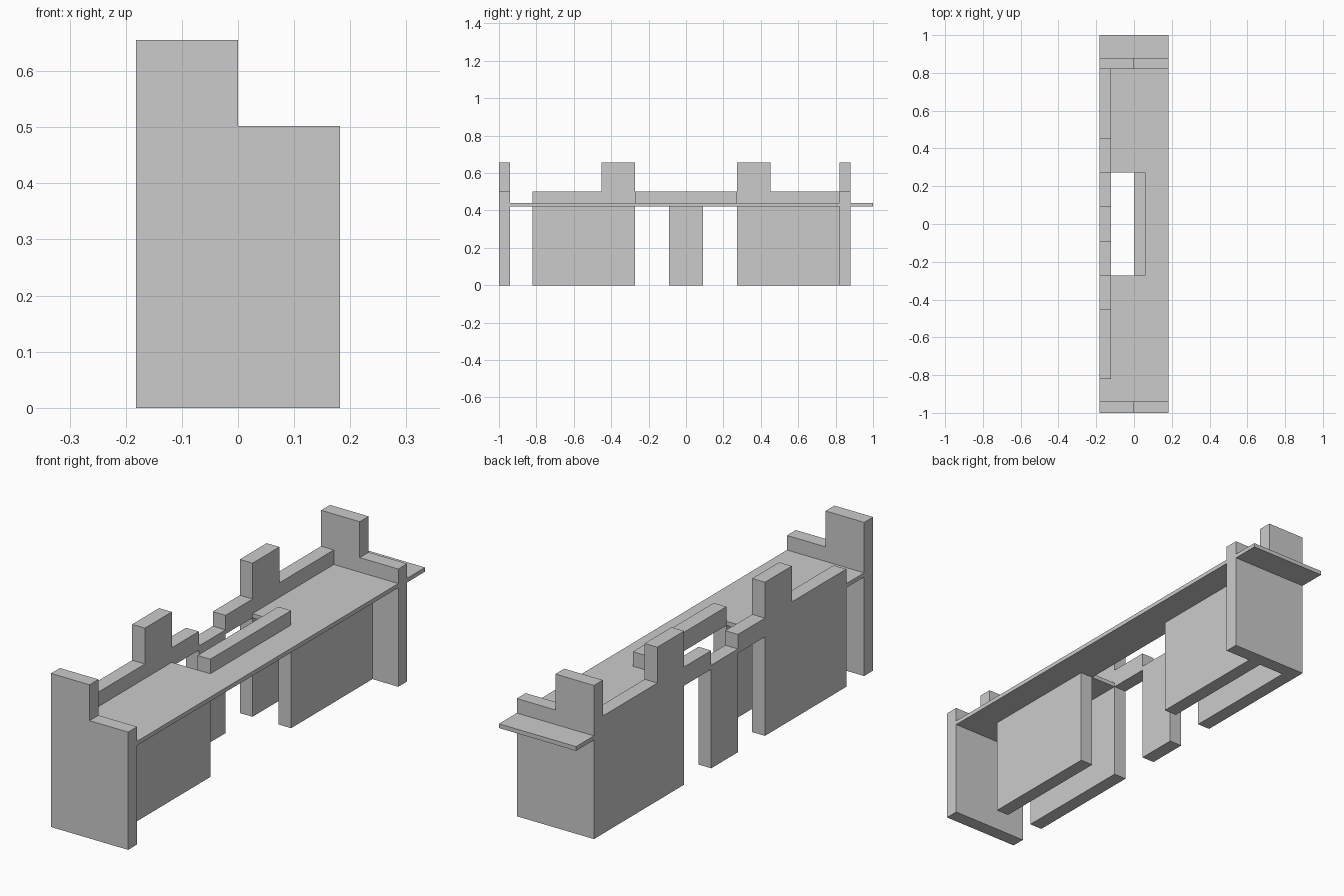
import bpy, bmesh

if "Cube" in bpy.data.objects:
    bpy.data.objects.remove(bpy.data.objects["Cube"])

def new_object(name, bm):
    bmesh.ops.recalc_face_normals(bm, faces=bm.faces)
    mesh = bpy.data.meshes.new(name)
    bm.to_mesh(mesh)
    bm.free()
    obj = bpy.data.objects.new(name, mesh)
    bpy.context.collection.objects.link(obj)
    return obj

def prism(name, profile, axis, lo, hi):
    """Extrude a 2D profile along x (profile = y,z), y (x,z) or z (x,y)."""
    bm = bmesh.new()
    def point(p, d):
        c = list(p)
        c.insert(axis, d)
        return c
    face = bm.faces.new([bm.verts.new(point(p, lo)) for p in profile])
    ext = bmesh.ops.extrude_face_region(bm, geom=[face])
    shift = [0, 0, 0]
    shift[axis] = hi - lo
    bmesh.ops.translate(bm, vec=shift,
                        verts=[g for g in ext["geom"] if isinstance(g, bmesh.types.BMVert)])
    return new_object(name, bm)

def box(name, x, y, z):
    return prism(name, [(x[0], y[0]), (x[1], y[0]), (x[1], y[1]), (x[0], y[1])], 2, *z)

W = 0.182                 # half depth
BACK = (-W, -0.122)       # back board
INNER = (0.0, 0.06)       # inner board
Z0, Z1, Z2, Z3 = 0.422, 0.44, 0.502, 0.655

# Stepped end panels
step = [(-W, 0), (W, 0), (W, Z2), (0, Z2), (0, Z3), (-W, Z3)]
prism("front_end_panel", step, 1, -1.0, -0.94)
prism("rear_end_panel", step, 1, 0.82, 0.88)

# Counter top with a rectangular opening
xs, ys = [-W, BACK[1], 0.0, W], [-0.94, -0.272, 0.272, 1.0]
bm = bmesh.new()
grid = [[bm.verts.new((x, y, Z0)) for y in ys] for x in xs]
for i in range(3):
    for j in range(3):
        if (i, j) != (1, 1):
            bm.faces.new([grid[i][j], grid[i + 1][j], grid[i + 1][j + 1], grid[i][j + 1]])
ext = bmesh.ops.extrude_face_region(bm, geom=bm.faces[:])
bmesh.ops.translate(bm, vec=(0, 0, Z1 - Z0),
                    verts=[g for g in ext["geom"] if isinstance(g, bmesh.types.BMVert)])
new_object("counter_top", bm)

# Boards below and stepped rail above, mirrored front to rear
for side, s in (("front", -1), ("rear", 1)):
    y = sorted((s * 0.272, s * 0.82))
    box(side + "_back_board", BACK, y, (0, Z0))
    box(side + "_inner_board", INNER, y, (0, Z0))
    rail = [(0.09, Z1), (0.82, Z1), (0.82, Z2), (0.453, Z2),
            (0.453, Z3), (0.272, Z3), (0.272, Z2), (0.09, Z2)]
    prism(side + "_back_rail", [(s * a, b) for a, b in rail], 0, *BACK)

# Centre support and raised bar beside the opening
box("centre_leg", BACK, (-0.09, 0.09), (0, Z0))
box("inner_rail", INNER, (-0.272, 0.272), (Z1, Z2))
